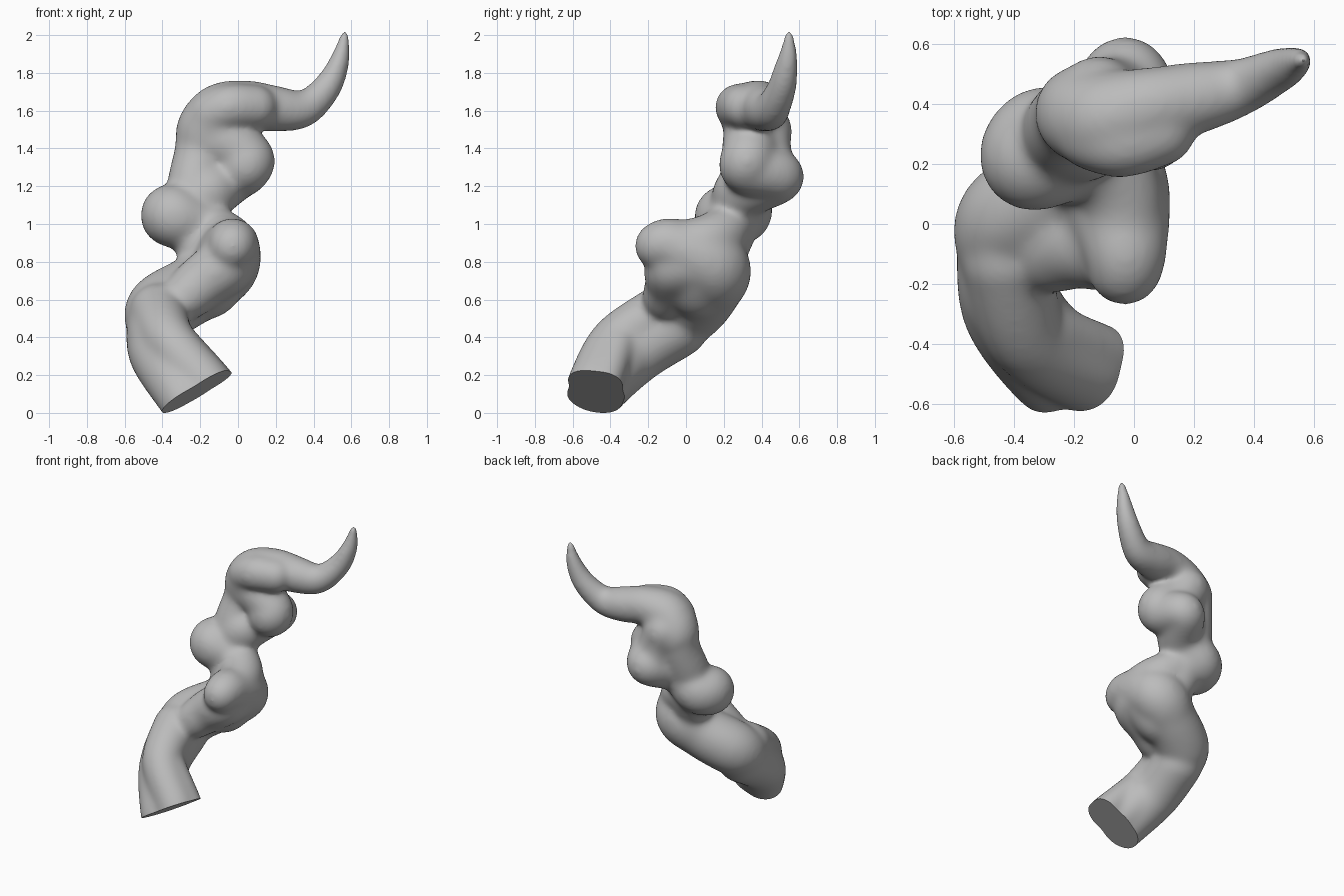
import bpy, bmesh
from mathutils import Vector

if "Cube" in bpy.data.objects:
    bpy.data.objects.remove(bpy.data.objects["Cube"], do_unlink=True)

STEPS = 12
SWELL = 0.008  # makes up for the shrinkage of the softening
CUT_POINT = Vector((-0.21, -0.48, 0.12))
CUT_NORMAL = Vector((0.5, -0.2, -0.82)).normalized()

# Strands as (x, y, z, radius) control points
main_twist = [
    (-0.15, -0.47, 0.02, .125), (-0.22, -0.455, 0.12, .125),
    (-0.40, -0.28, 0.34, .155), (-0.43, -0.10, 0.47, .155), (-0.40, 0.02, 0.555, .18),
    (-0.21, 0.12, 0.67, .175), (-0.08, 0.14, 0.78, .185), (-0.03, -0.08, 0.89, .135),
    (-0.035, -0.14, 0.88, .115), (-0.05, 0.10, 0.90, .14), (-0.16, 0.22, 0.98, .13),
    (-0.34, 0.21, 1.04, .16), (-0.31, 0.30, 1.06, .15), (-0.15, 0.30, 1.17, .145),
    (-0.03, 0.49, 1.25, .13), (0.03, 0.33, 1.30, .14), (0.05, 0.33, 1.35, .135),
    (-0.07, 0.35, 1.44, .15), (-0.17, 0.37, 1.47, .155), (-0.10, 0.35, 1.58, .155),
    (0.04, 0.39, 1.63, .125), (0.20, 0.42, 1.61, .115), (0.35, 0.455, 1.61, .09),
    (0.475, 0.51, 1.73, .07), (0.54, 0.54, 1.87, .047), (0.565, 0.545, 2.0, .022)]
base_back_lobe = [
    (-0.22, -0.51, -0.02, .135), (-0.285, -0.49, 0.08, .135),
    (-0.41, -0.28, 0.31, .16), (-0.42, -0.05, 0.46, .165)]
base_front_lobe = [
    (-0.11, -0.51, 0.06, .13), (-0.17, -0.49, 0.16, .13),
    (-0.36, -0.37, 0.38, .13), (-0.42, -0.12, 0.53, .15)]
base_side_lobe = [
    (-0.05, -0.47, 0.07, .09), (-0.11, -0.43, 0.16, .09), (-0.29, -0.36, 0.36, .09)]
middle_swell = [
    (-0.27, -0.10, 0.62, .125), (-0.19, -0.07, 0.69, .14), (-0.08, -0.06, 0.77, .15),
    (-0.07, 0.05, 0.79, .165), (-0.15, 0.07, 0.665, .155), (-0.24, 0.06, 0.64, .145)]
core = [
    (-0.18, 0.18, 0.84, .13), (-0.23, 0.25, 1.02, .14),
    (-0.23, 0.31, 1.20, .14), (-0.20, 0.36, 1.36, .135), (-0.18, 0.37, 1.48, .14)]
back_web = [(-0.05, 0.44, 1.30, .13), (-0.08, 0.42, 1.40, .13), (-0.12, 0.42, 1.50, .135)]
upper_swell = [
    (-0.14, 0.30, 1.58, .115), (-0.04, 0.275, 1.62, .115), (0.09, 0.31, 1.62, .11)]
tip_ridge = [(0.36, 0.45, 1.61, .08), (0.46, 0.485, 1.70, .058),
             (0.52, 0.51, 1.82, .042), (0.555, 0.54, 1.93, .03)]


def smooth_path(points):
    """Catmull-Rom samples, radius included."""
    pts = [Vector(p) for p in points]
    pts = [pts[0]] + pts + [pts[-1]]
    for a, b, c, d in zip(pts, pts[1:], pts[2:], pts[3:]):
        for i in range(STEPS):
            t = i / STEPS
            yield (b * 2 + (c - a) * t + (a * 2 - b * 5 + c * 4 - d) * t * t
                   + (b * 3 - a - c * 3 + d) * t ** 3) / 2
    yield pts[-1]


# Unit ball used to sweep every strand
ball = bmesh.new()
bmesh.ops.create_icosphere(ball, subdivisions=3, radius=1)
ball_verts = [v.co.copy() for v in ball.verts]
ball_faces = [[v.index for v in f.verts] for f in ball.faces]
ball.free()

verts, faces = [], []
for strand in (main_twist, base_back_lobe, base_front_lobe, base_side_lobe,
               middle_swell, core, back_web, upper_swell, tip_ridge):
    for s in smooth_path(strand):
        start = len(verts)
        verts += [s.xyz + co * (s.w + SWELL) for co in ball_verts]
        faces += [[start + i for i in f] for f in ball_faces]

mesh = bpy.data.meshes.new("strands")
mesh.from_pydata(verts, [], faces)
horn = bpy.data.objects.new("twisted_horn", mesh)
bpy.context.collection.objects.link(horn)

# Fuse the strands into one skin and soften the creases
remesh = horn.modifiers.new("fuse", "REMESH")
remesh.mode = "VOXEL"
remesh.voxel_size = 0.013
soften = horn.modifiers.new("soften", "SMOOTH")
soften.factor = 0.5
soften.iterations = 45
bpy.context.view_layer.update()
fused = bpy.data.meshes.new_from_object(
    horn.evaluated_get(bpy.context.evaluated_depsgraph_get()))
horn.modifiers.clear()
horn.data = fused
bpy.data.meshes.remove(mesh)
fused.name = "twisted_horn"

# Slice the base flat, cap it and rest it on the ground
bm = bmesh.new()
bm.from_mesh(fused)
cut = bmesh.ops.bisect_plane(bm, geom=bm.verts[:] + bm.edges[:] + bm.faces[:],
                             plane_co=CUT_POINT, plane_no=CUT_NORMAL, clear_outer=True)
rim = [e for e in cut["geom_cut"] if isinstance(e, bmesh.types.BMEdge)]
bmesh.ops.holes_fill(bm, edges=rim, sides=0)
bmesh.ops.recalc_face_normals(bm, faces=bm.faces[:])
lowest = min(v.co.z for v in bm.verts)
bmesh.ops.translate(bm, verts=bm.verts[:], vec=(0, 0, -lowest))
bm.to_mesh(fused)
bm.free()

# Plain grey finish
grey = bpy.data.materials.new("plain_grey")
grey.use_nodes = True
colour = (0.5, 0.5, 0.5, 1)
grey.diffuse_color = colour
grey.node_tree.nodes["Principled BSDF"].inputs["Base Color"].default_value = colour
fused.materials.clear()
fused.materials.append(grey)

bpy.ops.object.select_all(action="DESELECT")
horn.select_set(True)
bpy.context.view_layer.objects.active = horn
bpy.ops.object.shade_smooth_by_angle(angle=0.7)
